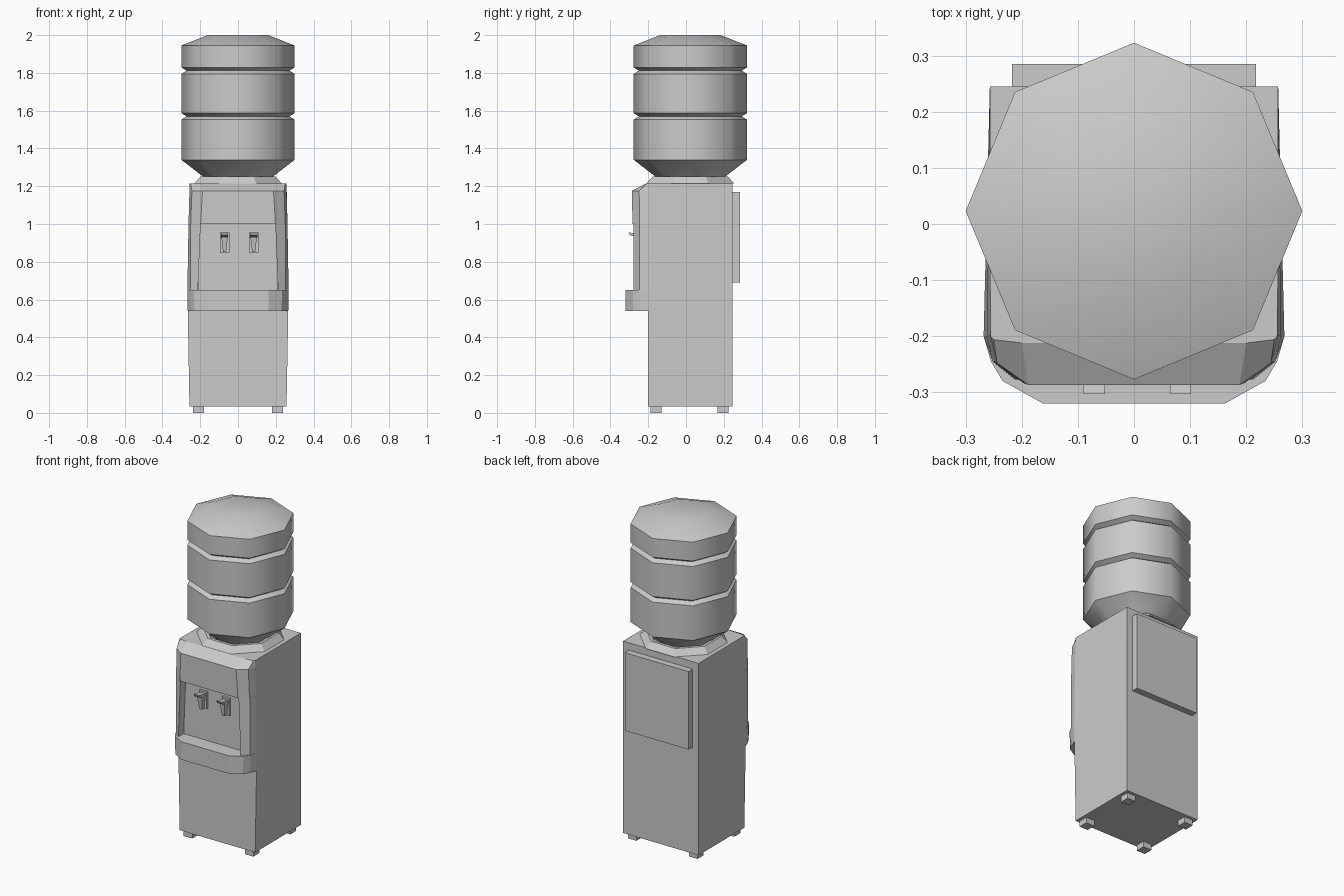
import bpy, math

if "Cube" in bpy.data.objects:
    bpy.data.objects.remove(bpy.data.objects["Cube"])


def make(name, verts, faces):
    me = bpy.data.meshes.new(name)
    me.from_pydata(verts, [], faces)
    ob = bpy.data.objects.new(name, me)
    bpy.context.collection.objects.link(ob)
    bpy.context.view_layer.objects.active = ob
    bpy.ops.object.select_all(action='DESELECT')
    ob.select_set(True)
    bpy.ops.object.mode_set(mode='EDIT')
    bpy.ops.mesh.select_all(action='SELECT')
    bpy.ops.mesh.normals_make_consistent(inside=False)
    bpy.ops.object.mode_set(mode='OBJECT')
    return ob


def loft(name, sections):
    """Capped skin through (z, [(x, y), ...]) outlines of equal length."""
    n = len(sections[0][1])
    verts = [(x, y, z) for z, pts in sections for x, y in pts]
    faces = [tuple(range(n)), tuple(range(len(verts) - n, len(verts)))]
    for k in range(len(sections) - 1):
        for i in range(n):
            j = (i + 1) % n
            faces.append((k*n + i, k*n + j, k*n + n + j, k*n + n + i))
    return make(name, verts, faces)


def box(name, x0, x1, y0, y1, z0, z1):
    pts = [(x0, y0), (x1, y0), (x1, y1), (x0, y1)]
    return loft(name, [(z0, pts), (z1, pts)])


def both(half):
    """Complete a right-hand half outline with its mirror image."""
    return half + [(-x, y) for x, y in reversed(half)]


def octagon(name, profile, turn=0):
    ring = [math.radians(turn + 45*i) for i in range(8)]
    return loft(name, [(z, [(r*math.cos(a), 0.023 + r*math.sin(a)) for a in ring])
                       for r, z in profile])


# cabinet, with its front edge bowing slightly outwards
widths = [(0.035, 0.257), (0.54, 0.266), (0.65, 0.268), (1.0, 0.262), (1.215, 0.256)]
loft("cabinet", [(z, both([(w, -0.2), (0.257, 0.245)])) for z, w in widths])

# drip tray and dispenser head
loft("drip_tray", [
    (0.54, both([(0.266, -0.2), (0.25, -0.245), (0.23, -0.28), (0.16, -0.32)])),
    (0.65, both([(0.268, -0.2), (0.255, -0.245), (0.234, -0.28), (0.162, -0.32)]))])
loft("dispenser_head", [
    (1.0, both([(0.262, -0.2), (0.25, -0.245), (0.198, -0.283)])),
    (1.175, both([(0.257, -0.2), (0.244, -0.248), (0.188, -0.287)])),
    (1.215, both([(0.256, -0.2), (0.25, -0.206), (0.2, -0.212)]))])

# recess cheeks and back panel
for s, side in ((1, "right"), (-1, "left")):
    loft(side + "_cheek", [
        (z, [(s*x, y) for x, y in ((w, -0.2), (0.252, -0.245), (i, -0.277), (i, -0.2))])
        for z, w, i in ((0.65, 0.268, 0.212), (1.0, 0.262, 0.198))])
box("recess_panel", -0.21, 0.21, -0.225, -0.2, 0.65, 1.0)

# taps: mount, tapered spout, tilted lever
for x, side in ((-0.071, "left"), (0.083, "right")):
    box(side + "_tap_mount", x - 0.025, x + 0.025, -0.24, -0.225, 0.85, 0.955)
    loft(side + "_tap_spout", [
        (z, [(x - w, y), (x + w, y), (x + w, -0.24), (x - w, -0.24)])
        for z, w, y in ((0.852, 0.008, -0.262), (0.932, 0.017, -0.275))])
    lever = box(side + "_tap_lever", x - 0.019, x + 0.019, -0.303, -0.24, 0.928, 0.944)
    for v in lever.data.vertices:
        if v.co.y < -0.29:
            v.co.z += 0.012
            if v.co.z < 0.95:
                v.co.y += 0.008

# rear cooling panel and feet
box("rear_panel", -0.217, 0.217, 0.245, 0.285, 0.69, 1.17)
for x in (-0.208, 0.208):
    for y in (-0.16, 0.197):
        box("foot", x - 0.029, x + 0.029, y - 0.029, y + 0.029, 0, 0.035)

# bottle collar and ribbed bottle
octagon("bottle_collar", [(0.25, 1.215), (0.215, 1.251), (0.195, 1.251), (0.18, 1.222)], 22.5)
bottle = octagon("water_bottle", [
    (0.16, 1.222), (0.185, 1.251), (0.3, 1.34), (0.3, 1.553), (0.272, 1.57),
    (0.3, 1.587), (0.3, 1.795), (0.272, 1.812), (0.3, 1.829), (0.3, 1.945), (0.16, 2.0)])
bpy.ops.object.shade_smooth_by_angle(angle=math.radians(50))
